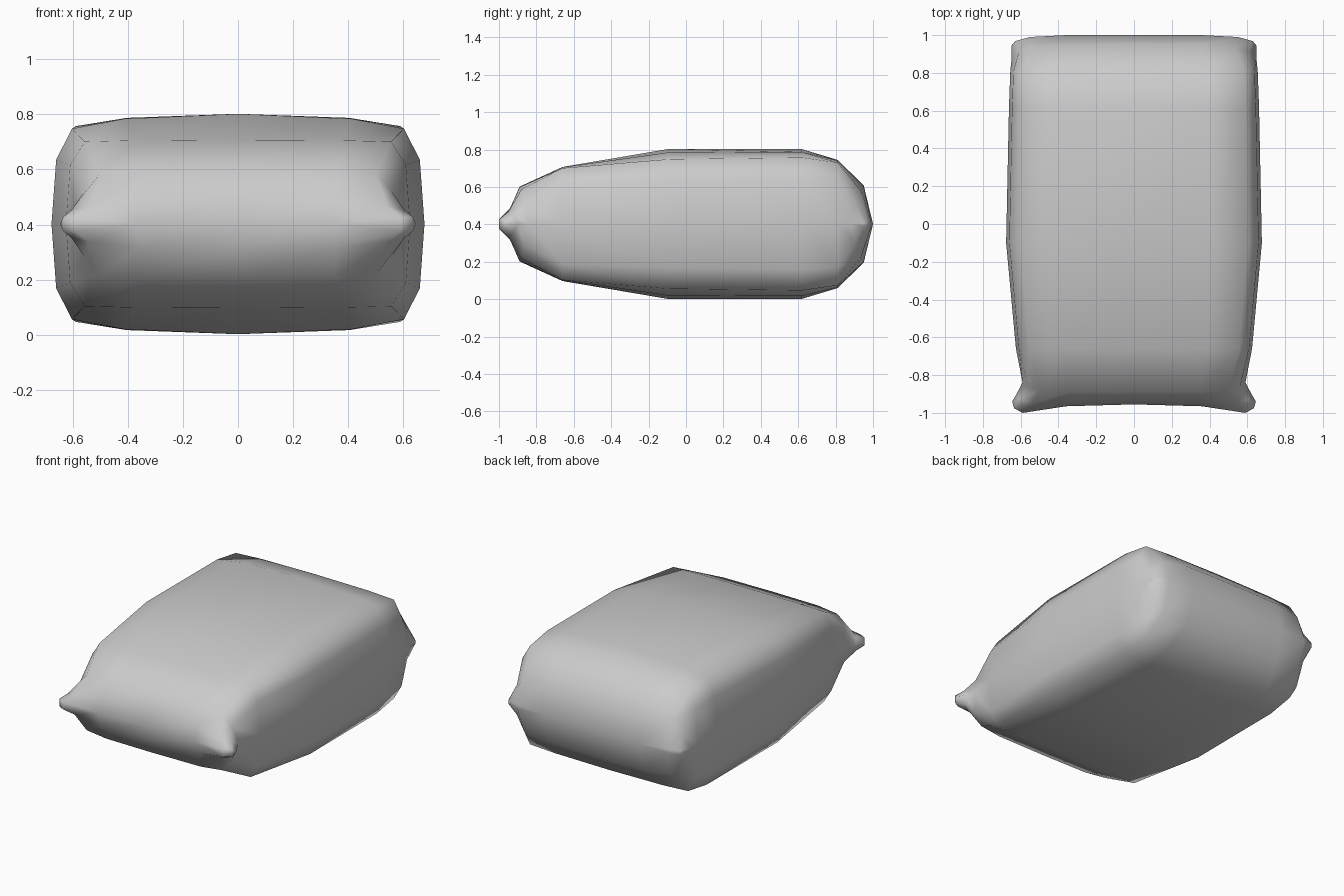
import bpy, bmesh

if "Cube" in bpy.data.objects:
    bpy.data.objects.remove(bpy.data.objects["Cube"])

ZC = 0.402  # height of the seam line


def body_ring(y, w, h, puff):
    """Quarter section (x, y, half height) of the stuffed body."""
    fx = (0, 0.61, 0.89, 0.975, 1)
    flat = (1, 0.995, 0.98, 0.70, 0)
    full = (1, 0.955, 0.865, 0.585, 0)
    return [(x * w, y, h * (a + (b - a) * puff)) for x, a, b in zip(fx, flat, full)]


# Quarter sections from the pinched front corners to the back seam
rings = [
    [(0, -.955, 0), (.36, -.965, 0), (.59, -1, .025), (.635, -.975, .025), (.645, -.94, 0)],
    [(0, -.937, .09), (.36, -.94, .085), (.54, -.95, .065), (.605, -.925, .05), (.622, -.90, 0)],
    [(0, -.89, .2), (.35, -.89, .197), (.5, -.88, .185), (.56, -.865, .115), (.59, -.84, 0)],
    body_ring(-.66, .625, .305, 0),
    body_ring(-.10, .677, .40, 1),
    body_ring(.62, .662, .40, .8),
    body_ring(.81, .655, .343, .2),
    [(0, .95, .207), (.36, .95, .203), (.54, .935, .18), (.61, .91, .10), (.648, .88, 0)],
    [(0, 1, 0), (.36, 1, 0), (.55, .99, .012), (.63, .968, .012), (.648, .945, 0)],
]

# Mirror each quarter section into a full loop
bm = bmesh.new()
loops = []
for q in rings:
    pts = [(x, y, h) for x, y, h in q]
    pts += [(x, y, -h) for x, y, h in q[-2::-1]]
    pts += [(-x, y, -h) for x, y, h in q[1:]]
    pts += [(-x, y, h) for x, y, h in q[-2:0:-1]]
    loops.append([bm.verts.new((x, y, ZC + h)) for x, y, h in pts])

# Skin between loops
n = len(loops[0])
for a, b in zip(loops, loops[1:]):
    for i in range(n):
        j = (i + 1) % n
        bm.faces.new((a[i], a[j], b[j], b[i]))

# Close both ends across the seam
for ring in (loops[0], loops[-1]):
    for k in range(-4, 4):
        ids = [k % n, (k + 1) % n, (7 - k) % n, (8 - k) % n]
        ids = list(dict.fromkeys(ids))
        if len(ids) > 2:
            bm.faces.new([ring[i] for i in ids])

bmesh.ops.remove_doubles(bm, verts=bm.verts, dist=0.0005)
bmesh.ops.recalc_face_normals(bm, faces=bm.faces)
for f in bm.faces:
    f.smooth = True

mesh = bpy.data.meshes.new("stuffed_sack")
bm.to_mesh(mesh)
bm.free()
sack = bpy.data.objects.new("stuffed_sack", mesh)
bpy.context.collection.objects.link(sack)
